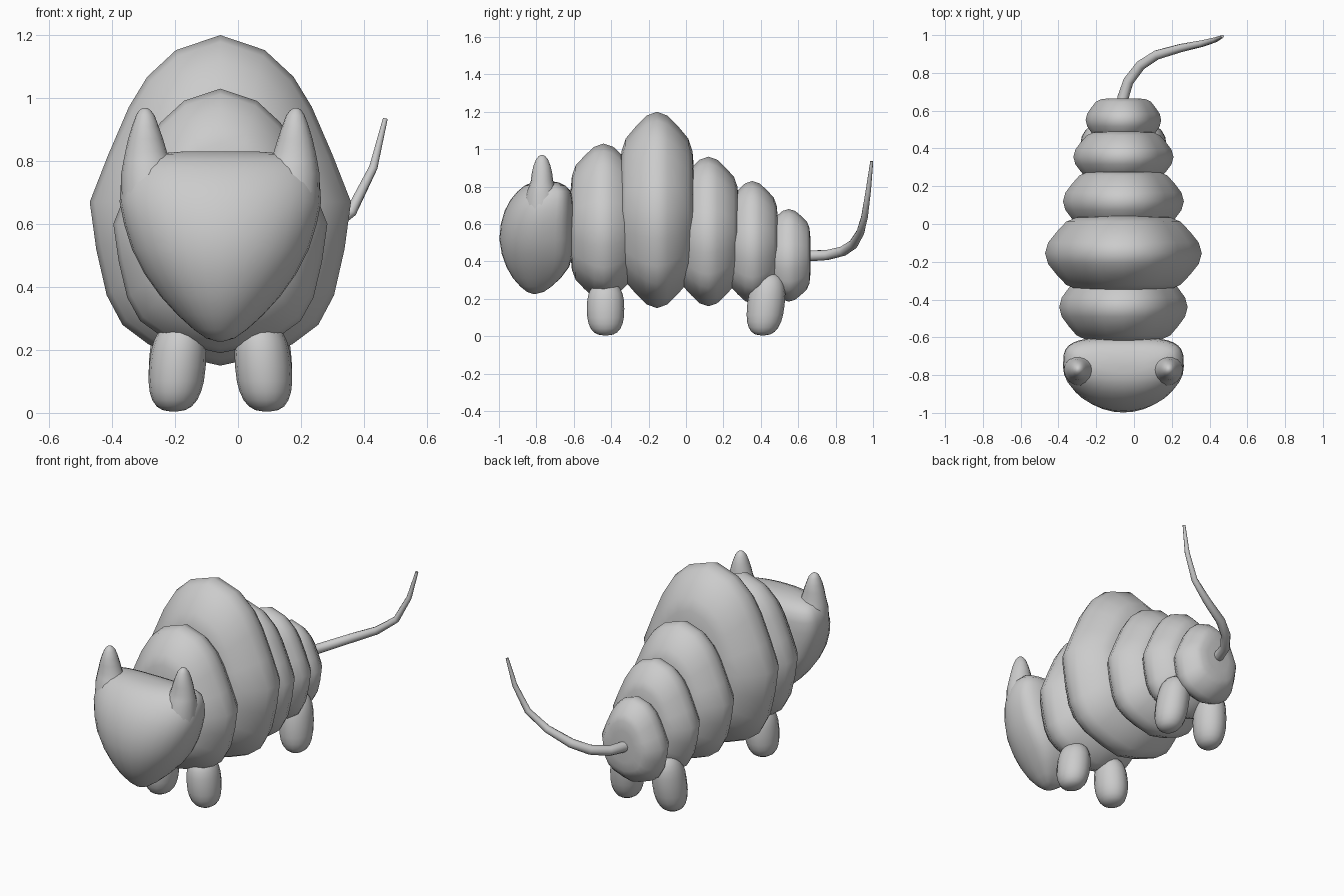
import bpy, bmesh
from math import sin, cos, pi, radians, copysign
from mathutils import Vector, Matrix

if "Cube" in bpy.data.objects:
    bpy.data.objects.remove(bpy.data.objects["Cube"])

CX = -0.056  # body centre line


def loft(name, rings, angle=60):
    """Skin a list of equal-length point rings and cap both ends."""
    bm = bmesh.new()
    vr = [[bm.verts.new(p) for p in r] for r in rings]
    n = len(vr[0])
    for a, b in zip(vr, vr[1:]):
        for i in range(n):
            j = (i + 1) % n
            bm.faces.new((a[i], a[j], b[j], b[i]))
    bm.faces.new(vr[0])
    bm.faces.new(vr[-1])
    bmesh.ops.recalc_face_normals(bm, faces=bm.faces)
    me = bpy.data.meshes.new(name)
    bm.to_mesh(me)
    bm.free()
    ob = bpy.data.objects.new(name, me)
    bpy.context.collection.objects.link(ob)
    bpy.ops.object.select_all(action='DESELECT')
    ob.select_set(True)
    bpy.context.view_layer.objects.active = ob
    bpy.ops.object.shade_smooth_by_angle(angle=radians(angle))
    return ob


# body segments: one faceted cross-section, swelling and shrinking along y
half = [(0, 1), (.34, .91), (.56, .75), (.70, .57), (.86, .28), (1, 0),
        (.95, -.29), (.87, -.57), (.75, -.75), (.55, -.87), (.28, -.95), (0, -1)]
section = half + [(-x, z) for x, z in half[-2:0:-1]]
swell = [(1.05, .38), (1, .60), (.88, .73), (.60, .85), (.30, .96)]
swell = [(-t, s) for t, s in swell] + [(0, 1)] + swell[::-1]

segments = [  # y centre, half length, half width, bottom, widest z, top
    ("chest_segment", -.44, .17, .34, .19, .60, 1.03),
    ("shoulder_segment", -.155, .19, .415, .15, .67, 1.20),
    ("middle_segment", .12, .155, .32, .16, .56, .96),
    ("hip_segment", .355, .13, .265, .175, .50, .83),
    ("rump_segment", .55, .11, .20, .185, .43, .68)]
for name, yc, hl, hw, z0, zm, z1 in segments:
    loft(name, [[(CX + x * hw * s, yc + t * hl,
                  zm + z * s * ((z1 - zm) if z > 0 else (zm - z0)))
                 for x, z in section] for t, s in swell])

# head: shield-shaped front, flattened back
N = 32


def head_ring(z, hw, yf, yb):
    ym = yf + (yb - yf) * .58
    ring = []
    for i in range(N):
        c, s = cos(2 * pi * i / N), sin(2 * pi * i / N)
        e = 1 if s < 0 else .55
        x = copysign(abs(c) ** e, c) * hw
        y = ym + (s * (ym - yf) if s < 0 else s ** e * (yb - ym))
        ring.append((CX + x, y, z))
    return ring


head = [(.227, .01, -.82, -.80), (.237, .045, -.85, -.76), (.265, .085, -.885, -.72),
        (.31, .135, -.925, -.67), (.37, .19, -.96, -.625), (.44, .24, -.985, -.605),
        (.52, .281, -.998, -.60), (.60, .306, -.99, -.60), (.67, .320, -.97, -.60),
        (.73, .316, -.938, -.605), (.775, .302, -.90, -.615), (.805, .272, -.863, -.645),
        (.822, .22, -.825, -.68), (.83, .12, -.785, -.73)]
loft("head", [head_ring(*h) for h in head])

# horns
horn = [(.68, .11, .315, .10), (.76, .14, .315, .085), (.80, .156, .308, .07),
        (.83, .17, .302, .06), (.87, .182, .293, .055), (.91, .196, .281, .046),
        (.945, .209, .268, .032), (.962, .222, .257, .018), (.969, .234, .245, .006)]
for side, label in ((-1, "left"), (1, "right")):
    loft(label + "_horn", [[(CX + side * ((xi + xo) / 2 + (xo - xi) / 2 * cos(2 * pi * i / 16)),
                             -.77 + hy * sin(2 * pi * i / 16), z) for i in range(16)]
                           for z, xi, xo, hy in horn])

# legs: rounded stubs, splayed slightly outwards
for pos, yt, yb, top in (("front", -.43, -.43, .29), ("rear", .445, .41, .335)):
    for side, label in ((-1, "left"), (1, "right")):
        rings = []
        for k in range(13):
            a = pi * (k + .15) / 12.3
            h = -copysign(abs(cos(a)) ** .8, cos(a))
            f = (h + 1) / 2
            r = sin(a) ** .72
            cx = CX + side * (.148 + (.125 - .148) * f)
            cy = yb + (yt - yb) * f
            rings.append([(cx + .09 * r * cos(2 * pi * i / 16),
                           cy + .1 * r * sin(2 * pi * i / 16),
                           .004 + (top - .004) * f) for i in range(16)])
        loft(pos + "_leg_" + label, rings)

# tail: tapered tube curling up to one side
path = [(-.06, .60, .432, .030), (-.058, .67, .43, .030), (-.03, .755, .434, .028),
        (.035, .84, .455, .027), (.12, .895, .492, .026), (.25, .932, .555, .022),
        (.36, .955, .64, .018), (.43, .975, .78, .014), (.468, .993, .935, .008)]
pts = [Vector(p[:3]) for p in path]
rings = []
for i, p in enumerate(pts):
    d = (pts[min(i + 1, len(pts) - 1)] - pts[max(i - 1, 0)]).normalized()
    u = d.cross(Vector((1, -.6, .3))).normalized()
    v = d.cross(u)
    rings.append([p + path[i][3] * (u * cos(2 * pi * k / 10) + v * sin(2 * pi * k / 10))
                  for k in range(10)])
loft("tail", rings)
